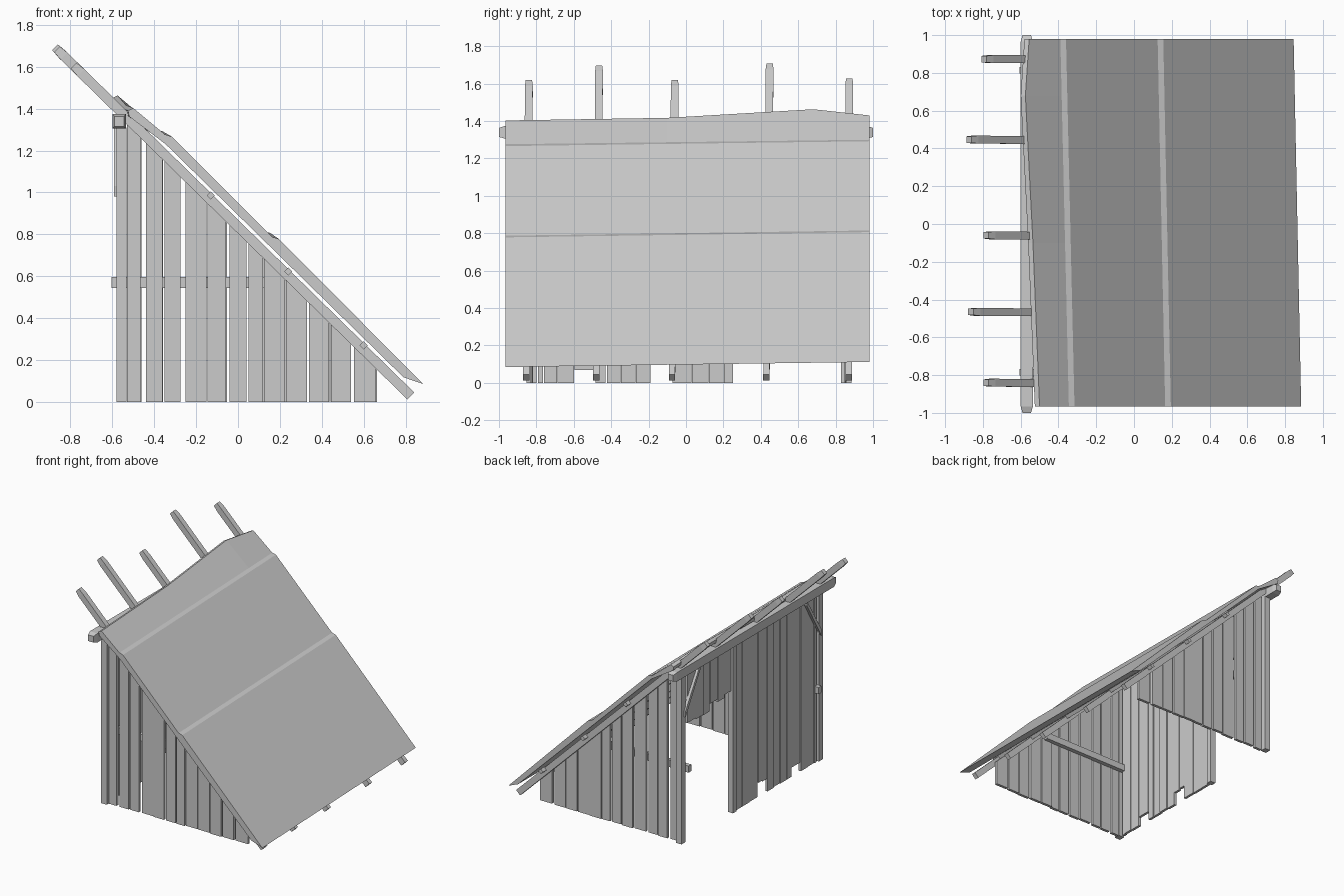
import bpy, bmesh, random
from mathutils import Vector

if "Cube" in bpy.data.objects:
    bpy.data.objects.remove(bpy.data.objects["Cube"])

random.seed(4)
SL = -0.98                       # roof pitch


def rafter_top(x):
    return 0.87 + SL * x


def loft(name, a, b):
    """Solid between two matching closed polygons of 3D points."""
    bm = bmesh.new()
    va = [bm.verts.new(p) for p in a]
    vb = [bm.verts.new(p) for p in b]
    n = len(a)
    bm.faces.new(va)
    bm.faces.new(vb[::-1])
    for i in range(n):
        j = (i + 1) % n
        bm.faces.new((va[i], vb[i], vb[j], va[j]))
    bmesh.ops.recalc_face_normals(bm, faces=bm.faces)
    me = bpy.data.meshes.new(name)
    bm.to_mesh(me)
    bm.free()
    ob = bpy.data.objects.new(name, me)
    bpy.context.collection.objects.link(ob)
    return ob


def prism_y(name, pts, y0, y1):
    """Extrude an xz profile along y."""
    return loft(name, [(x, y0, z) for x, z in pts], [(x, y1, z) for x, z in pts])


def prism_x(name, pts, x0, x1):
    """Extrude a yz profile along x."""
    return loft(name, [(x0, y, z) for y, z in pts], [(x1, y, z) for y, z in pts])


def box(name, x0, x1, y0, y1, z0, z1):
    return prism_y(name, [(x0, z0), (x1, z0), (x1, z1), (x0, z1)], y0, y1)


# Rafters: y at the foot, y at the head, x of the head tip
for yf, yh, xt in [(-0.855, -0.84, -0.80), (-0.48, -0.465, -0.88), (-0.075, -0.06, -0.80),
                   (0.43, 0.447, -0.89), (0.87, 0.873, -0.81)]:
    def section(x, y, w, taper=0.0):
        d = 0.033 - taper
        zc = rafter_top(x) - 0.033
        k = 0.5 * d
        return [(x - k, y - w, zc - k), (x + k, y - w, zc + k),
                (x + k, y + w, zc + k), (x - k, y + w, zc - k)]
    loft("rafter", section(0.825, yf, 0.017), section(xt + 0.05, yh, 0.021))
    loft("rafter_tip", section(xt + 0.05, yh, 0.021), section(xt + 0.016, yh, 0.017, 0.006))

# Ridge beam with narrowed ends
box("ridge_beam", -0.60, -0.535, -0.965, 0.965, 1.305, 1.375)
for s in (-1, 1):
    big = [(-0.60, 1.305), (-0.535, 1.305), (-0.535, 1.375), (-0.60, 1.375)]
    small = [(-0.59, 1.315), (-0.545, 1.315), (-0.545, 1.363), (-0.59, 1.363)]
    loft("beam_end", [(x, s * 0.965, z) for x, z in big], [(x, s * 1.0, z) for x, z in small])

# Roof sheets: stepped wedges, slightly skewed from front to back
YF, YB = -0.965, 0.98


def under(x):
    return 0.892 + SL * x


def sheet(name, front, back):
    loft(name, [(x, YF, z) for x, z in front], [(x, YB, z) for x, z in back])


sheet("roof_lower_sheet",
      [(0.885, 0.085), (0.195, 0.778), (0.165, 0.787), (0.165, under(0.165)), (0.79, under(0.79))],
      [(0.845, 0.112), (0.155, 0.806), (0.125, 0.815), (0.125, under(0.125)), (0.76, under(0.76))])
sheet("roof_middle_sheet",
      [(0.165, 0.785), (-0.315, 1.266), (-0.345, 1.276), (-0.345, under(-0.345)), (0.165, under(0.165))],
      [(0.125, 0.813), (-0.360, 1.292), (-0.390, 1.300), (-0.390, under(-0.390)), (0.125, under(0.125))])

# Top sheet with a raised hump near the back
stations = [(YF, -0.345, 1.274, -0.525, 1.403), (-0.1, -0.365, 1.286, -0.56, 1.417),
            (0.68, -0.383, 1.296, -0.60, 1.463), (YB, -0.390, 1.298, -0.58, 1.43)]
bm = bmesh.new()
rows = []
for y, xa, za, xb, zb in stations:
    xm = xb + 0.02
    pts = [(xa, za), (xb + 0.025, zb), (xb, zb - 0.012), (xb + 0.005, zb - 0.04), (xa, under(xa))]
    rows.append([bm.verts.new((x, y, z)) for x, z in pts])
for r, q in zip(rows, rows[1:]):
    for i in range(5):
        j = (i + 1) % 5
        bm.faces.new((r[i], r[j], q[j], q[i]))
bm.faces.new(rows[0])
bm.faces.new(rows[-1])
bmesh.ops.recalc_face_normals(bm, faces=bm.faces)
me = bpy.data.meshes.new("roof_top_sheet")
bm.to_mesh(me)
bm.free()
bpy.context.collection.objects.link(bpy.data.objects.new("roof_top_sheet", me))

# Purlins under the roof sheets
for x in (-0.13, 0.24, 0.60):
    z = rafter_top(x) - 0.012
    prism_y("purlin", [(x - 0.02, z), (x, z - 0.02), (x + 0.02, z), (x, z + 0.02)], -0.9, 0.93)

# Side wall planks, cut to the roof pitch
spans = [(-0.53, -0.465), (-0.44, -0.36), (-0.35, -0.275), (-0.25, -0.15), (-0.145, -0.058),
         (-0.04, 0.04), (0.05, 0.12), (0.125, 0.225), (0.23, 0.33), (0.34, 0.435),
         (0.445, 0.54), (0.555, 0.66)]
for wall_y, side in ((-0.815, -1), (0.845, 1)):
    for a, b in spans:
        j = random.uniform(-0.006, 0.006)
        if side > 0:
            a, b = a + j, b + j
        y = wall_y + random.uniform(-0.006, 0.006)
        prism_y("side_plank", [(a, 0), (b, 0), (b, rafter_top(b) - 0.03), (a, rafter_top(a) - 0.03)],
                y - 0.011, y + 0.011)
    # Inner side rail, corner post and brace
    ry = wall_y - side * 0.03
    box("side_rail", -0.605, 0.20, ry - 0.017, ry + 0.017, 0.545, 0.597)
    py = wall_y + side * 0.015
    box("corner_post", -0.58, -0.532, py - 0.024, py + 0.024, 0, 1.31)
    p, q = py - side * 0.01, py - side * 0.19
    prism_x("corner_brace", [(p, 0.98), (q, 1.28), (q, 1.32), (p, 1.03)], -0.592, -0.568)

# Tall wall planks: y range and bottom height
tall = [(-0.79, -0.765, 0), (-0.76, -0.69, 0), (-0.688, -0.60, 0), (-0.595, -0.49, 0.07),
        (-0.485, -0.43, 0), (-0.422, -0.35, 0), (-0.348, -0.27, 0), (-0.267, -0.19, 0),
        (-0.187, -0.13, 0.10), (-0.127, -0.075, 0.11), (-0.072, 0.03, 0), (0.032, 0.12, 0),
        (0.122, 0.205, 0)]
# Short planks above the doorway
tall += [(0.255, 0.335, 0.95), (0.338, 0.42, 0.93), (0.422, 0.51, 0.95), (0.513, 0.60, 0.89),
         (0.603, 0.69, 0.90), (0.693, 0.80, 0.91)]
for a, b, z in tall:
    x = -0.557 + random.uniform(-0.005, 0.005)
    box("tall_wall_plank" if z < 0.5 else "door_header_plank", x - 0.01, x + 0.01, a, b, z, 1.34)

# Door post
box("door_post", -0.58, -0.535, 0.207, 0.25, 0, 1.31)
